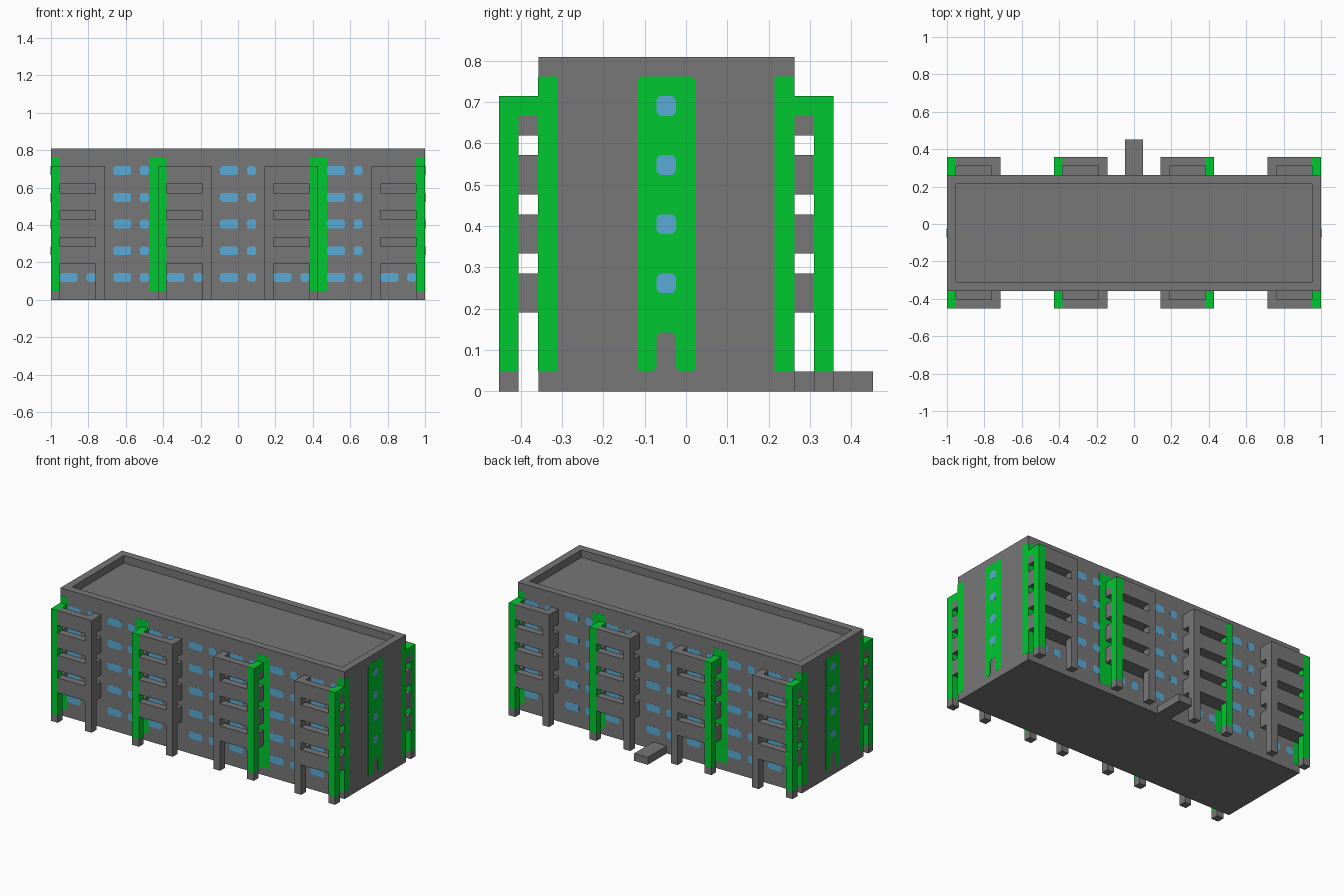
import bpy, bmesh
from mathutils import Vector

cube = bpy.data.objects.get("Cube")
if cube:
    bpy.data.objects.remove(cube, do_unlink=True)

V = 2 / 42                      # one building module
FRONT, BACK = -7.5, 5.5         # wall planes, in modules
GAP = 0.0006                    # thickness of painted plates


def material(name, rgb):
    m = bpy.data.materials.new(name)
    m.use_nodes = True
    col = (*rgb, 1)
    m.diffuse_color = col
    bsdf = next(n for n in m.node_tree.nodes if n.type == 'BSDF_PRINCIPLED')
    bsdf.inputs["Base Color"].default_value = col
    bsdf.inputs["Roughness"].default_value = 0.8
    return m


GREY = material("concrete grey", (0.184, 0.184, 0.184))
GREEN = material("bright green", (0.0, 0.58, 0.03))
BLUE = material("window blue", (0.1, 0.41, 0.68))


def finish(name, bm, *mats):
    bmesh.ops.recalc_face_normals(bm, faces=bm.faces)
    me = bpy.data.meshes.new(name)
    bm.to_mesh(me)
    bm.free()
    for m in mats:
        me.materials.append(m)
    ob = bpy.data.objects.new(name, me)
    bpy.context.collection.objects.link(ob)


def box(bm, x, y, z, mat=0):
    """Add a box from (low, high) ranges given in modules."""
    r = bmesh.ops.create_cube(bm, size=1)
    for v in r["verts"]:
        v.co = Vector([(a + b) / 2 + c * (b - a)
                       for (a, b), c in zip((x, y, z), v.co)]) * V
    for f in {f for v in r["verts"] for f in v.link_faces}:
        f.material_index = mat


# Each wall: start corner, direction along it, outward normal
WALLS = {
    "front": (Vector((-21, FRONT, 0)), Vector((1, 0, 0)), Vector((0, -1, 0))),
    "back": (Vector((21, BACK, 0)), Vector((-1, 0, 0)), Vector((0, 1, 0))),
    "right_end": (Vector((-21, BACK, 0)), Vector((0, -1, 0)), Vector((-1, 0, 0))),
    "left_end": (Vector((21, FRONT, 0)), Vector((0, 1, 0)), Vector((1, 0, 0))),
}


def plate(bm, wall, pts, layers=1):
    """Thin plate on a wall from an outline of (along, height) points."""
    start, along, out = WALLS[wall]
    verts = [bm.verts.new((start + along * u + Vector((0, 0, z))) * V) for u, z in pts]
    face = bm.faces.new(verts)
    r = bmesh.ops.extrude_face_region(bm, geom=[face])
    bmesh.ops.translate(bm, vec=out * GAP * layers,
                        verts=[g for g in r["geom"] if isinstance(g, bmesh.types.BMVert)])


def rect(u0, u1, z0, z1):
    return [(u0, z0), (u1, z0), (u1, z1), (u0, z1)]


def clipped(u0, u1, z0, z1, c=0.19):
    return [(u0 + c, z0), (u1 - c, z0), (u1, z0 + c), (u1, z1 - c),
            (u1 - c, z1), (u0 + c, z1), (u0, z1 - c), (u0, z0 + c)]


# Main block with a shallow sunken roof behind a parapet
bm = bmesh.new()
box(bm, (-21, 21), (FRONT, BACK), (0, 17))
bm.normal_update()
top = max(bm.faces, key=lambda f: f.calc_center_median().z)
bmesh.ops.inset_region(bm, faces=[top], thickness=V, use_even_offset=True)
r = bmesh.ops.extrude_face_region(bm, geom=[top])
bmesh.ops.delete(bm, geom=[top], context='FACES_ONLY')
bmesh.ops.translate(bm, vec=(0, 0, -V),
                    verts=[g for g in r["geom"] if isinstance(g, bmesh.types.BMVert)])
finish("main_block", bm, GREY)

# Entrance path
bm = bmesh.new()
box(bm, (-1, 1), (BACK, 9.5), (0, 1))
finish("entrance_path", bm, GREY)

# Long walls: five rows of wide and narrow windows, green upright stripes
for wall in ("front", "back"):
    bm = bmesh.new()
    for z in range(2, 15, 3):
        for u in range(0, 42, 6):
            plate(bm, wall, clipped(u + 1, u + 3, z, z + 1))
            plate(bm, wall, clipped(u + 4, u + 5, z, z + 1))
    finish(wall + "_windows", bm, BLUE)
    bm = bmesh.new()
    for a, b in ((0, 1), (11, 13), (29, 31), (41, 42)):
        plate(bm, wall, rect(a, b, 1, 16))
    finish(wall + "_green_stripes", bm, GREEN)

# End walls: corner stripes, a notched middle stripe and four small windows
for wall in ("left_end", "right_end"):
    bm = bmesh.new()
    for a in (0, 12):
        plate(bm, wall, rect(a, a + 1, 1, 16))
    c = 0.2
    plate(bm, wall, [(5 + c, 1), (6 - c, 1), (6, 1 + c), (6, 3 - c), (6 + c, 3),
                     (7 - c, 3), (7, 3 - c), (7, 1 + c), (7 + c, 1), (8 - c, 1),
                     (8, 1 + c), (8, 16 - c), (8 - c, 16), (5 + c, 16),
                     (5, 16 - c), (5, 1 + c)])
    finish(wall + "_green_stripes", bm, GREEN)
    bm = bmesh.new()
    for z in range(5, 15, 3):
        plate(bm, wall, clipped(6, 7, z, z + 1), layers=2)
    finish(wall + "_windows", bm, BLUE)


def balcony_tower(name, x0, green_x, wall_y, s):
    """Stack of four balconies; s is the outward y direction."""
    bm = bmesh.new()
    inner = sorted((wall_y, wall_y + s))
    outer = sorted((wall_y + s, wall_y + 2 * s))
    levels = (4, 7, 10, 13)
    for px in (x0, x0 + 5):
        x = (px, px + 1)
        g = int(px == green_x)
        # Post with a grey foot
        box(bm, x, outer, (0, 1))
        box(bm, x, outer, (1, 15), g)
        # Side rails back to the wall
        for z in levels:
            box(bm, x, inner, (z, z + 1))
            box(bm, x, inner, (z + 1, z + 2), g if z == 13 else 0)
    # Floors and front rails
    for z in levels:
        box(bm, (x0 + 1, x0 + 5), inner, (z, z + 1))
        box(bm, (x0 + 1, x0 + 5), outer, (z, z + 2))
    finish(name, bm, GREY, GREEN)


for side, y, s in (("front", FRONT, -1), ("back", BACK, 1)):
    for i, x0 in enumerate((-21, -9, 3, 15)):
        green = x0 if x0 < 0 else x0 + 5
        balcony_tower(f"{side}_balcony_tower_{i + 1}", x0, green, y, s)
